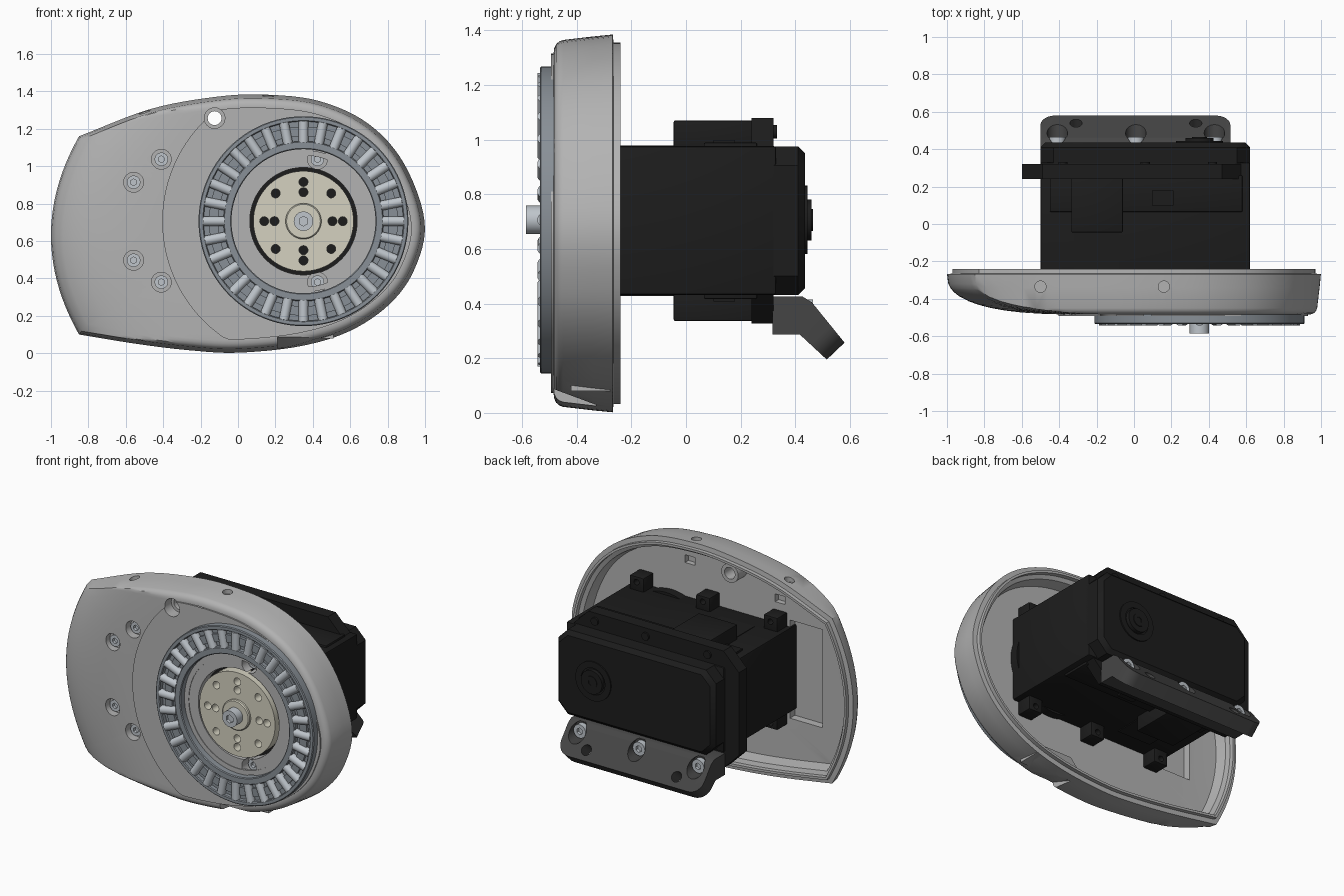
import bpy, bmesh, math
from mathutils import Vector, Matrix

if "Cube" in bpy.data.objects:
    bpy.data.objects.remove(bpy.data.objects["Cube"])

CX, CZ = 0.35, 0.706          # output axis


def mat(name, c):
    m = bpy.data.materials.new(name)
    m.diffuse_color = (*c, 1)
    m.use_nodes = True
    m.node_tree.nodes["Principled BSDF"].inputs["Base Color"].default_value = m.diffuse_color
    return m


GREY = mat("shell_grey", (0.45, 0.45, 0.45))
STEEL = mat("steel", (0.25, 0.28, 0.31))
LIGHT = mat("light_steel", (0.52, 0.56, 0.6))
BEIGE = mat("beige", (0.66, 0.64, 0.53))
BLACK = mat("black", (0.012, 0.012, 0.012))
DARK = mat("dark_grey", (0.06, 0.06, 0.06))


def new(name, bm, m=None):
    bmesh.ops.recalc_face_normals(bm, faces=bm.faces)
    me = bpy.data.meshes.new(name)
    bm.to_mesh(me)
    bm.free()
    ob = bpy.data.objects.new(name, me)
    bpy.context.collection.objects.link(ob)
    if m:
        me.materials.append(m)
    return ob


def cyl(name, p0, p1, r, m=None, n=32):
    p0, p1 = Vector(p0), Vector(p1)
    bm = bmesh.new()
    rot = (p1 - p0).to_track_quat('Z', 'Y').to_matrix().to_4x4()
    bmesh.ops.create_cone(bm, cap_ends=True, segments=n, radius1=r, radius2=r, depth=(p1 - p0).length,
                          matrix=Matrix.Translation((p0 + p1) / 2) @ rot)
    return new(name, bm, m)


def box(name, x, y, z, m=None, bevel=0):
    bm = bmesh.new()
    size = Matrix.Diagonal((x[1] - x[0], y[1] - y[0], z[1] - z[0], 1))
    mid = Matrix.Translation(((x[0] + x[1]) / 2, (y[0] + y[1]) / 2, (z[0] + z[1]) / 2))
    bmesh.ops.create_cube(bm, size=1, matrix=mid @ size)
    if bevel:
        bmesh.ops.bevel(bm, geom=bm.edges[:], offset=bevel, segments=2, profile=0.5, affect='EDGES')
    return new(name, bm, m)


def loft(name, rings, m=None, closed=False, bevel=None):
    """Bridge equal-length point rings; cap the ends unless the loft closes on itself."""
    bm = bmesh.new()
    vs = [[bm.verts.new(p) for p in r] for r in rings]
    n = len(vs[0])
    for a, b in zip(vs, vs[1:] + (vs[:1] if closed else [])):
        for i in range(n):
            bm.faces.new((a[i], a[(i + 1) % n], b[(i + 1) % n], b[i]))
    if not closed:
        bm.faces.new(vs[0])
        bm.faces.new(vs[-1])
    if bevel:
        i, j, off, seg = bevel
        edges = [bm.edges.get((r[i], r[j])) for r in (vs[0], vs[-1])]
        bmesh.ops.bevel(bm, geom=edges, offset=off, segments=seg, profile=0.5, affect='EDGES')
    return new(name, bm, m)


def lathe(name, prof, m, n=96):
    angs = [2 * math.pi * i / n for i in range(n)]
    return loft(name, [[(CX + r * math.cos(a), y, CZ + r * math.sin(a)) for r, y in prof]
                       for a in angs], m, closed=True)


def boolean(ob, tools, op='DIFFERENCE'):
    for t in tools:
        md = ob.modifiers.new("b", 'BOOLEAN')
        md.operation, md.object, md.solver = op, t, 'EXACT'
        bpy.context.view_layer.objects.active = ob
        bpy.ops.object.modifier_apply(modifier=md.name)
        bpy.data.objects.remove(t)


def screw(name, p0, p1, r, m=LIGHT):
    p0, p1 = Vector(p0), Vector(p1)
    ob = cyl(name, p0, p1, r, m)
    d = (p1 - p0).normalized()
    boolean(ob, [cyl("socket", p1 - d * 0.018, p1 + d * 0.02, r * 0.5, None, 6)])


# ---- Shell outline: spline over the top, right and bottom, arc on the left
def left_x(z):
    return -1 + 0.15 * ((z - 0.63) / 0.53) ** 2


key = [Vector(p) for p in [
    (-.85, 1.16), (-.47, 1.305), (-.125, 1.37), (.14, 1.383), (.436, 1.348), (.70, 1.225), (.89, 1.01),
    (.998, .70), (.944, .45), (.81, .262), (.596, .118), (.33, .037), (0, .003), (-.25, .015),
    (-.527, .048), (-.85, .10)]]
ext = [2 * key[0] - key[1]] + key + [2 * key[-1] - key[-2]]
outline = []
for a, b, c, d in zip(ext, ext[1:], ext[2:], ext[3:]):
    for k in range(6):
        t = k / 6
        outline.append(0.5 * (2 * b + (c - a) * t + (2 * a - 5 * b + 4 * c - d) * t * t
                              + (3 * b - a - 3 * c + d) * t ** 3))
outline += [Vector((left_x(z), z)) for z in (0.10 + 1.06 * k / 22 for k in range(22))]


def inset(dist):
    res, n = [], len(outline)
    for i, p in enumerate(outline):
        t1 = (p - outline[i - 1]).normalized()
        t2 = (outline[(i + 1) % n] - p).normalized()
        n1, n2 = Vector((t1.y, -t1.x)), Vector((t2.y, -t2.x))
        res.append(p + (n1 + n2) / (1 + n1.dot(n2)) * dist)
    return res


def front_y(p):
    """Front surface, curving back towards the left edge."""
    t = 1 - min(max(p.x - left_x(p.y), 0), 0.7) / 0.7
    return -0.27 - 0.214 * max(1 - t ** 2.5, 0) ** 0.4


def ring(dist, y, gap=0, scale=1):
    mid = Vector((0.1, 0.68))
    pts = [mid + (p - mid) * scale for p in inset(dist)]
    return [(p.x, max(y, front_y(p) + gap), p.y) for p in pts]


rings = [ring(.085, -.355, .05, s) for s in (.2, .5, .7, .85, 1)]
rings += [ring(d, y, .05) for d, y in [(.07, -.28), (.045, -.27), (.045, -.24), (.03, -.24), (.03, -.265)]]
rings += [ring(d, y) for d, y in [(0, -.268), (.007, -.34), (.02, -.45), (.025, -.463), (.035, -.475),
                                  (.05, -.482), (.065, -.484)]]
rings += [ring(.065, -.484, 0, s) for s in (.95, .9, .84, .77, .68, .55, .4, .2)]
shell = loft("cover_shell", rings, GREY)

# Raised round pad, screw boss and inner wedge fused to the shell
pad = []
for p in inset(.07):
    v = p - Vector((CX, CZ))
    pad.append(Vector((CX, CZ)) + v * min(1, 0.755 / v.length))
rib = [(-.42, .2), (-.345, .2), (-.275, .08), (-.42, .08)]
boolean(shell, [loft("pad", [[(p.x, y, p.y) for p in pad] for y in (-.45, -.493)]),
                cyl("boss", (-.125, -.40, 1.257), (-.125, -.265, 1.257), .06),
                loft("rib", [[(x, y, z) for y, z in rib] for x in (.19, .51)])], 'UNION')

# Openings in the shell
small = [(-.41, 1.037), (-.558, .914), (-.558, .497), (-.41, .38), (.425, 1.037), (.425, .38)]
cuts = [cyl("c", (x, -.6, z), (x, -.425, z), .053) for x, z in small]
cuts += [cyl("c", (-.125, -.6, 1.257), (-.125, -.42, 1.257), .055),
         cyl("c", (-.125, -.6, 1.257), (-.125, -.1, 1.257), .037),
         cyl("c", (CX, -.6, CZ), (CX, -.3, CZ), .287, None, 96),
         box("c", (-.72, -.49), (-.405, -.2), (.39, 1.02))]
cuts += [box("c", (x - .035, x + .035), (-.39, -.3), z) for x, z in [(.22, (1.19, 1.24)), (-.42, (1.11, 1.16))]]
cuts += [cyl("c", (x, -.335, z), (x, -.335, 1.6), .03) for x, z in ((-.5, 1.26), (.16, 1.35))]
wedge = [(-.6, .13), (-.33, .03), (-.3, -.1), (-.6, -.1)]
cuts.append(loft("c", [[(x, y, z) for y, z in wedge] for x in (.21, .49)]))
boolean(shell, cuts)
for x, z in small:
    screw("cover_screw", (x, -.42, z), (x, -.452, z), .036)

# ---- Roller bearing
lathe("bearing_race", [(.385, -.475), (.561, -.475), (.561, -.53), (.556, -.535), (.538, -.535), (.533, -.53),
                       (.533, -.505), (.428, -.505), (.428, -.53), (.423, -.535), (.39, -.535), (.385, -.53)], STEEL)
lathe("inner_lip", [(.352, -.48), (.38, -.48), (.38, -.497), (.352, -.497)], GREY)
lathe("roller_cage", [(.455, -.50), (.505, -.50), (.505, -.522), (.455, -.522)], STEEL)
for i in range(32):
    a = 2 * math.pi * i / 32
    u = Vector((math.cos(a), 0, math.sin(a)))
    c = Vector((CX, -.518, CZ))
    cyl("roller", c + u * .422, c + u * .537, .026, LIGHT, 20)

# ---- Output disc with its bolt pattern, hub and centre screw
disc = cyl("output_disc", (CX, -.43, CZ), (CX, -.507, CZ), .268, BEIGE, 96)
holes = []
for i in range(8):
    for r in ((.21, .155) if i % 2 == 0 else (.21,)):
        a = i * math.pi / 4
        x, z = CX + r * math.cos(a), CZ + r * math.sin(a)
        holes.append(cyl("c", (x, -.6, z), (x, -.3, z), .024, None, 20))
boolean(disc, holes)
cyl("gear_housing", (CX, -.30, CZ), (CX, -.425, CZ), .287, BLACK, 96)
lathe("output_hub", [(.045, -.50), (.096, -.50), (.096, -.52), (.09, -.526), (.045, -.526)], BEIGE, 64)
screw("centre_screw", (CX, -.50, CZ), (CX, -.585, CZ), .052)

# ---- Motor housing
MZ = .703
box("motor_body", (-.5, .62), (-.42, .33), (.432, .976), BLACK, .01)
box("motor_middle", (-.45, .58), (.065, .26), (MZ - .286, MZ + .286), BLACK, .006)


def octagon(x0, x1, h, c, y):
    return [(x0 + c, y, MZ - h), (x1 - c, y, MZ - h), (x1, y, MZ - h + c), (x1, y, MZ + h - c),
            (x1 - c, y, MZ + h), (x0 + c, y, MZ + h), (x0, y, MZ + h - c), (x0, y, MZ - h + c)]


loft("motor_flange", [octagon(-.6, .58, .376, .11, y) for y in (.24, .32)], BLACK)
loft("rear_cap", [octagon(-.5, .62, .272, .07, .31), octagon(-.5, .62, .272, .07, .41),
                  octagon(-.475, .595, .247, .06, .436)], BLACK)
lathe("rear_bearing_ring", [(.085, .43), (.125, .43), (.125, .444), (.085, .444)], BLACK, 64)
cyl("rear_shaft", (CX, .42, CZ), (CX, .46, CZ), .075, BLACK, 48)
screw("rear_shaft_screw", (CX, .45, CZ), (CX, .464, CZ), .04, BLACK)
for s in (1, -1):
    def span(a, b):
        return sorted((MZ + s * a, MZ + s * b))
    box("connector_block", (-.335, -.06), (-.045, .26), span(.25, .367), BLACK, .006)
    box("front_block", (-.32, -.08), (-.24, -.04), span(.25, .276), BLACK)
    box("small_plug", (.095, .21), (.1, .18), span(.27, .295), BLACK)
    for x in (-.42, .06, .53):
        ear = box("mount_ear", (x - .05, x + .05), (-.36, -.255), span(.25, .36), BLACK, .008)
        boolean(ear, [cyl("c", (x, -.5, MZ + s * .325), (x, .1, MZ + s * .325), .018, None, 20)])
    for x in (-.38, .06, .42):
        cyl("flange_bolt", (x, .31, MZ + s * .325), (x, .332, MZ + s * .325), .025, BLACK, 20)

# ---- Bent rear bracket with screws
prof = [(.317, .425), (.427, .425), (.46, .405), (.58, .257), (.515, .195), (.416, .287), (.317, .287)]
bracket = loft("rear_bracket", [[(x, y, z) for y, z in prof] for x in (-.5, .515)], DARK, bevel=(3, 4, .08, 6))
nrm = Vector((0, .777, .63))
cuts = [cyl("c", (x, .43, .372), (x, .7, .372), .055) for x in (-.41, .01, .43)]
for x in (-.31, .33):
    c = Vector((x, .505, .28))
    cuts.append(cyl("c", c - nrm * .2, c + nrm * .2, .033))
boolean(bracket, cuts)
for x in (-.41, .01, .43):
    screw("bracket_screw", (x, .42, .372), (x, .465, .372), .043)

# ---- Smooth shading with sharp edges kept
bpy.ops.object.select_all(action='SELECT')
bpy.context.view_layer.objects.active = shell
bpy.ops.object.shade_smooth_by_angle(angle=math.radians(32))
